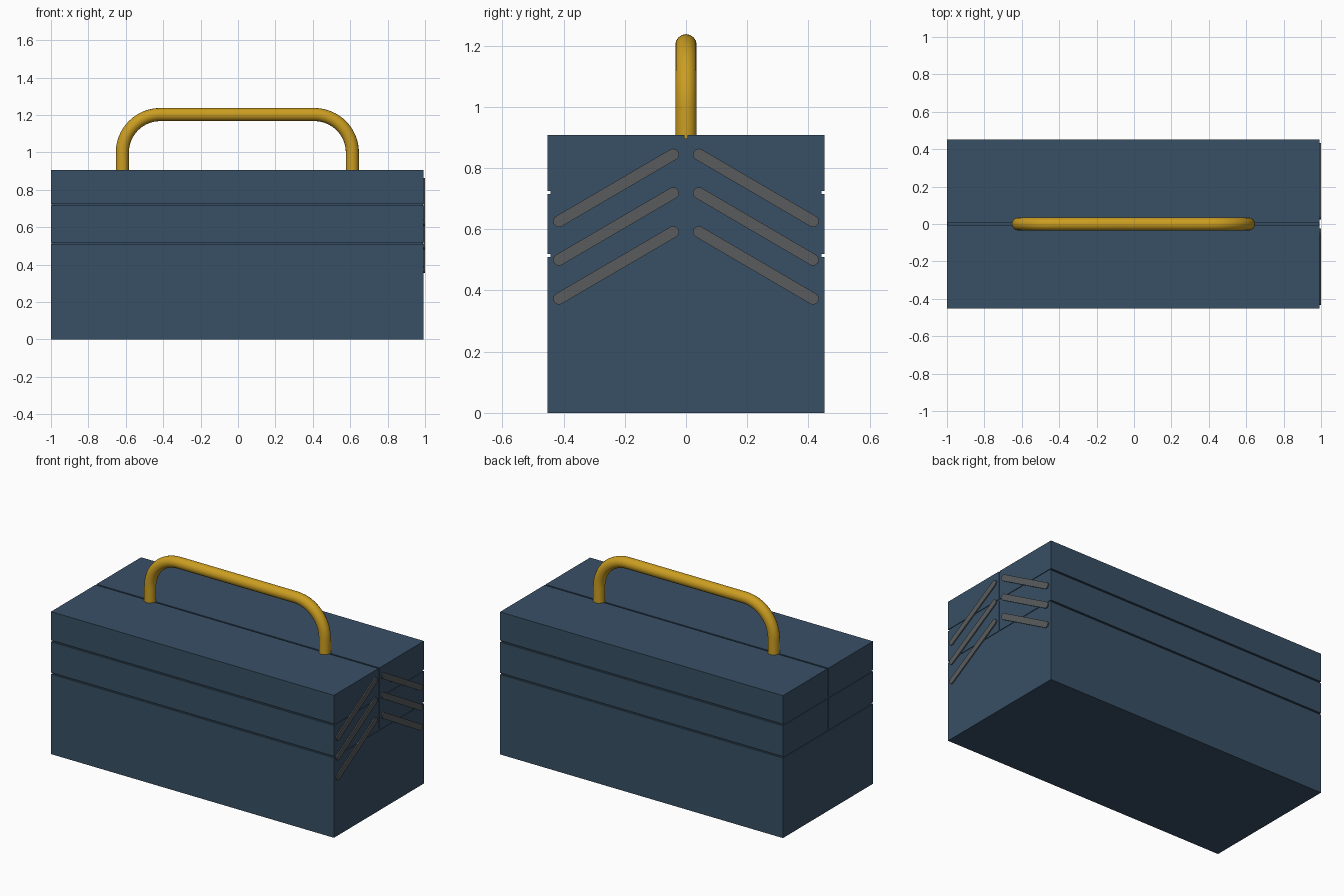
import bpy, bmesh
from math import sin, cos, pi, atan2
from mathutils import Vector

if "Cube" in bpy.data.objects:
    bpy.data.objects.remove(bpy.data.objects["Cube"])

X0, X1 = -1.0, 0.993          # body length; thin links fill the rest
XC = (X0 + X1) / 2
HALF_Y, TOP, GAP = 0.453, 0.907, 0.01
SEAMS = (0.514, 0.72)


def material(name, rgb):
    m = bpy.data.materials.new(name)
    m.diffuse_color = (*rgb, 1)
    m.use_nodes = True
    m.node_tree.nodes["Principled BSDF"].inputs["Base Color"].default_value = m.diffuse_color
    return m


BLUE = material("blue_paint", (0.04, 0.08, 0.13))
GOLD = material("yellow_grip", (0.60, 0.34, 0.015))
STEEL = material("dark_steel", (0.10, 0.105, 0.11))


def mesh_object(name, bm, mat):
    bmesh.ops.recalc_face_normals(bm, faces=bm.faces)
    me = bpy.data.meshes.new(name)
    bm.to_mesh(me)
    bm.free()
    ob = bpy.data.objects.new(name, me)
    bpy.context.collection.objects.link(ob)
    me.materials.append(mat)
    return ob


def box(name, lo, hi, mat):
    bm = bmesh.new()
    bmesh.ops.create_cube(bm, size=1)
    for v in bm.verts:
        v.co = Vector([a + (b - a) * (c + 0.5) for a, b, c in zip(lo, hi, v.co)])
    return mesh_object(name, bm, mat)


def link(name, a, b, r=0.019):
    """Flat round-ended bar on the right end, between two (y, z) pivots."""
    bm = bmesh.new()
    ang = atan2(b[1] - a[1], b[0] - a[0])
    ring = []
    for (y, z), start in ((a, ang + pi / 2), (b, ang - pi / 2)):
        for i in range(13):
            t = start + pi * i / 12
            ring.append(bm.verts.new((X1 - 0.002, y + r * cos(t), z + r * sin(t))))
    face = bm.faces.new(ring)
    out = bmesh.ops.extrude_face_region(bm, geom=[face], use_keep_orig=True)
    for v in out["geom"]:
        if isinstance(v, bmesh.types.BMVert):
            v.co.x = 1.0
    return mesh_object(name, bm, STEEL)


# Bottom box and recessed core that closes the seams
g = GAP / 2
box("bottom_box", (X0, -HALF_Y, 0), (X1, HALF_Y, SEAMS[0] - g), BLUE)
box("inner_core", (X0 + 0.004, -HALF_Y + 0.01, SEAMS[0] - 0.02),
    (X1 - 0.004, HALF_Y - 0.01, TOP - 0.01), BLUE)

# Paired trays, lids and cantilever links
for side, s in (("front", -1), ("back", 1)):
    for part, z0, z1 in (("tray", SEAMS[0] + g, SEAMS[1] - g),
                         ("lid", SEAMS[1] + g, TOP)):
        ys = sorted((s * g, s * HALF_Y))
        box(f"{side}_{part}", (X0, ys[0], z0), (X1, ys[1], z1), BLUE)
    for i, z in enumerate((0.373, 0.500, 0.626)):
        link(f"{side}_link_{i + 1}", (s * 0.415, z), (s * 0.042, z + 0.218))

# Carrying handle: bent round bar
R, LEG, BEND_Z = 0.203, 0.615, 0.999
path = [(-LEG, TOP - 0.01)]
for i in range(17):
    t = pi - pi / 2 * i / 16
    path.append((-LEG + R + R * cos(t), BEND_Z + R * sin(t)))
path += [(-x, z) for x, z in reversed(path)]
cu = bpy.data.curves.new("handle", "CURVE")
cu.dimensions = "3D"
cu.bevel_depth, cu.bevel_resolution, cu.use_fill_caps = 0.035, 6, True
sp = cu.splines.new("POLY")
sp.points.add(len(path) - 1)
for p, (x, z) in zip(sp.points, path):
    p.co = (XC + x, 0, z, 1)
handle = bpy.data.objects.new("handle", cu)
bpy.context.collection.objects.link(handle)
cu.materials.append(GOLD)
bpy.context.view_layer.objects.active = handle
handle.select_set(True)
bpy.ops.object.convert(target="MESH")
bpy.ops.object.shade_smooth_by_angle()
